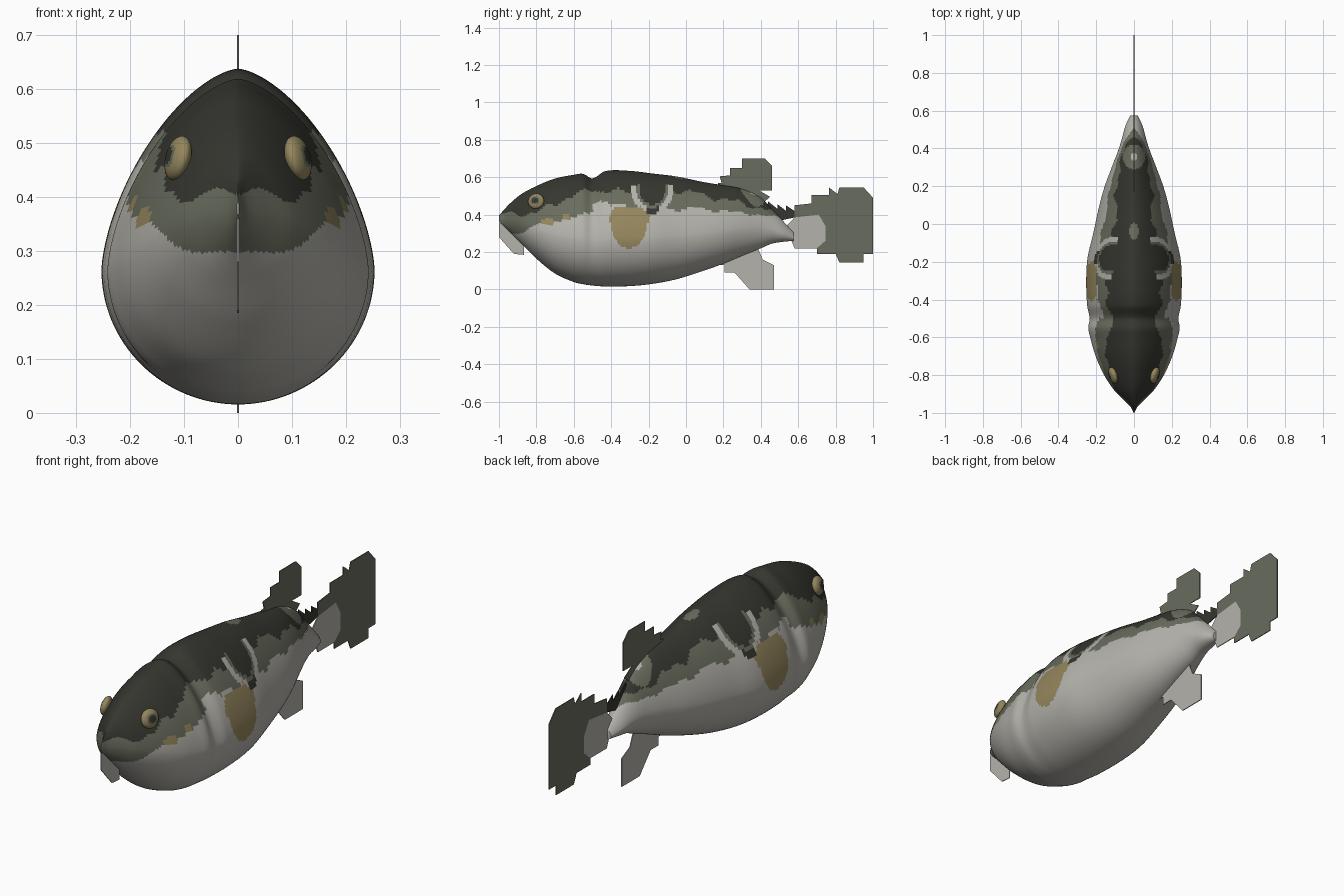
import bpy, bmesh, math
from mathutils import Vector

old = bpy.data.objects.get("Cube")
if old:
    bpy.data.objects.remove(old, do_unlink=True)


def material(name, *rgb):
    m = bpy.data.materials.new(name)
    m.use_nodes = True
    colour = (*rgb, 1.0)
    m.diffuse_color = colour
    m.node_tree.nodes["Principled BSDF"].inputs["Base Color"].default_value = colour
    return m


DARK, OLIVE, PALE, TAN = range(4)
MATERIALS = [
    material("dark back", 0.036, 0.037, 0.029),
    material("olive flank", 0.14, 0.15, 0.11),
    material("pale belly", 0.46, 0.45, 0.41),
    material("tan fin", 0.30, 0.24, 0.11),
]


def finish(name, bm, smooth=True):
    bmesh.ops.recalc_face_normals(bm, faces=bm.faces)
    mesh = bpy.data.meshes.new(name)
    bm.to_mesh(mesh)
    bm.free()
    for m in MATERIALS:
        mesh.materials.append(m)
    obj = bpy.data.objects.new(name, mesh)
    bpy.context.collection.objects.link(obj)
    if smooth:
        bpy.ops.object.select_all(action="DESELECT")
        obj.select_set(True)
        bpy.context.view_layer.objects.active = obj
        bpy.ops.object.shade_smooth_by_angle(angle=math.radians(50))
    return obj


def sample(rows, y):
    """Smooth interpolation through rows of (y, value, ...)."""
    last = len(rows) - 1
    i = 0
    while i < last - 1 and rows[i + 1][0] < y:
        i += 1
    a, b = rows[i], rows[i + 1]
    before, after = rows[max(i - 1, 0)], rows[min(i + 2, last)]
    h = b[0] - a[0]
    t = min(max((y - a[0]) / h, 0), 1)
    out = []
    for k in range(1, len(a)):
        ta = (b[k] - before[k]) / (b[0] - before[0]) * h
        tb = (after[k] - a[k]) / (after[0] - a[0]) * h
        d = b[k] - a[k]
        out.append(a[k] + t * (ta + t * (3 * d - 2 * ta - tb + t * (ta + tb - 2 * d))))
    return out


# Body stations: y, top, bottom, half width
BODY = [
    (-1.0, .395, .365, .002), (-.97, .43, .335, .017), (-.93, .47, .295, .055),
    (-.88, .51, .245, .105), (-.8, .553, .165, .158), (-.7, .593, .085, .203),
    (-.6, .613, .04, .232), (-.55, .618, .028, .242), (-.5, .594, .021, .235),
    (-.43, .633, .016, .248), (-.3, .634, .018, .253), (-.18, .62, .03, .246),
    (-.05, .604, .055, .216), (.1, .573, .102, .183), (.2, .557, .138, .155),
    (.3, .538, .18, .118), (.4, .49, .22, .08), (.46, .43, .245, .062),
    (.52, .365, .255, .045), (.575, .305, .26, .02),
]

# Lower edges of the colour bands: y, dark edge, olive edge
BANDS = [
    (-1.0, .40, .28), (-.9, .405, .30), (-.8, .415, .345), (-.7, .46, .365),
    (-.58, .51, .39), (-.48, .53, .42), (-.4, .525, .45), (-.25, .52, .44),
    (-.1, .53, .43), (.05, .515, .43), (.2, .48, .42), (.35, .45, .405),
    (.45, .42, .39), (.575, .40, .37),
]


def oval(u, v, cu, cv, ru, rv):
    return math.hypot((u - cu) / ru, (v - cv) / rv)


def paint(p):
    x, y, z = abs(p.x), p.y, p.z
    # pectoral fin, narrower towards the bottom, with a rear corner
    wide = .108 if z > .36 else .092
    if oval(y, z, -.305, .345, wide, .125) < 1 and z < .445:
        return TAN
    if -.3 < y < -.16 and abs(z - .4) < .018 * (-.16 - y) / .1:
        return TAN
    # cheek spots
    if oval(y, z, -.74, .36, .035, .018) < 1 or oval(y, z, -.64, .39, .02, .02) < 1:
        return TAN
    # saddle mark with pale arms
    saddle = oval(y, z, -.18, .535, .10, .115)
    if z < .56 and x > .08 and saddle < 1.12:
        if saddle > .86 and abs(y + .18) > .035:
            return PALE
        return OLIVE if .7 < saddle < .86 else DARK
    # marks along the spine
    if z > .4:
        spot = oval(x, y, 0, .355, .06, .065)
        if spot < 1:
            return PALE if spot < .3 else OLIVE
        if oval(x, y, 0, -.04, .025, .045) < 1:
            return OLIVE
    dark_edge, olive_edge = sample(BANDS, y)
    wobble = .012 * math.sin(y * 31) + .007 * math.sin(y * 67 + 1)
    if z > dark_edge + wobble:
        return DARK
    # pale blotches climbing into the flank
    if oval(y, z, -.45, .44, .05, .03) < 1:
        return PALE
    return OLIVE if z > olive_edge + .5 * wobble else PALE


# Body: teardrop sections lofted along y
RINGS, SIDES = 230, 128
bm = bmesh.new()
loops = []
for i in range(RINGS + 1):
    s = i / RINGS
    y = BODY[0][0] + (BODY[-1][0] - BODY[0][0]) * s
    top, bottom, half = sample(BODY, y)
    mid = bottom + .4 * (top - bottom)
    ring = []
    for j in range(SIDES):
        a = math.tau * j / SIDES
        c, sn = math.cos(a), math.sin(a)
        if sn > 0:
            power = 2 / 1.57
            x = math.copysign(abs(c) ** power, c)
            z = mid + (top - mid) * sn ** power
        else:
            x, z = c, mid + (mid - bottom) * sn
        ring.append(bm.verts.new((half * x, y, z)))
    loops.append(ring)
for r0, r1 in zip(loops, loops[1:]):
    for j in range(SIDES):
        k = (j + 1) % SIDES
        f = bm.faces.new((r0[j], r0[k], r1[k], r1[j]))
        f.material_index = paint(f.calc_center_median())
for end in (loops[0], loops[-1]):
    bm.faces.new(end).material_index = PALE
finish("body", bm)


# Eyes: flattened balls, tan rim, olive iris and dark pupil
def eye(name, side):
    bm = bmesh.new()
    bmesh.ops.create_uvsphere(bm, u_segments=32, v_segments=24, radius=1)
    for f in bm.faces:
        c = f.calc_center_median()
        r = math.hypot(c.y, c.z)
        f.material_index = DARK if r < .35 else OLIVE if r < .55 else TAN
    obj = finish(name, bm)
    obj.scale = (.021, .044, .042)
    obj.location = (side * .111, -.802, .472)
    obj.rotation_euler = (0, -side * .25, -side * .3)


eye("left_eye", 1)
eye("right_eye", -1)


# Fins: thin upright plates on the centre line
def fin(name, colour, outline):
    bm = bmesh.new()
    face = bm.faces.new([bm.verts.new((-.002, y, z)) for y, z in outline])
    out = bmesh.ops.extrude_face_region(bm, geom=[face])
    moved = [v for v in out["geom"] if isinstance(v, bmesh.types.BMVert)]
    bmesh.ops.translate(bm, verts=moved, vec=Vector((.004, 0, 0)))
    for f in bm.faces:
        f.material_index = colour
    finish(name, bm, smooth=False)


fin("dorsal_fin", OLIVE, [
    (.17, .54), (.17, .57), (.19, .57), (.18, .605), (.235, .61), (.235, .65),
    (.3, .65), (.3, .7), (.42, .7), (.46, .66), (.46, .53), (.39, .53),
    (.45, .495), (.42, .47), (.3, .5)])
fin("anal_fin", PALE, [
    (.16, .16), (.16, .13), (.205, .13), (.205, .09), (.26, .09), (.34, 0),
    (.47, 0), (.47, .13), (.41, .16), (.385, .22), (.3, .22)])
fin("tail_fin_web", OLIVE, [
    (.58, .385), (.58, .45), (.67, .46), (.67, .505), (.765, .505), (.765, .545),
    (.81, .51), (.82, .545), (.95, .545), (1, .49), (1, .19), (.95, .19),
    (.95, .145), (.82, .145), (.8, .19), (.7, .19), (.7, .22), (.745, .26),
    (.745, .34), (.71, .4)])
fin("tail_fin_root", PALE, [
    (.5, .3), (.58, .385), (.71, .4), (.745, .34), (.745, .26), (.7, .22),
    (.58, .22), (.56, .27)])
fin("tail_spines", DARK, [
    (.42, .4), (.44, .47), (.49, .43), (.49, .455), (.535, .42), (.535, .45),
    (.58, .42), (.58, .385), (.51, .37)])
fin("chin_plate", PALE, [
    (-1, .36), (-1, .28), (-.92, .19), (-.865, .185), (-.865, .25), (-.94, .33)])
